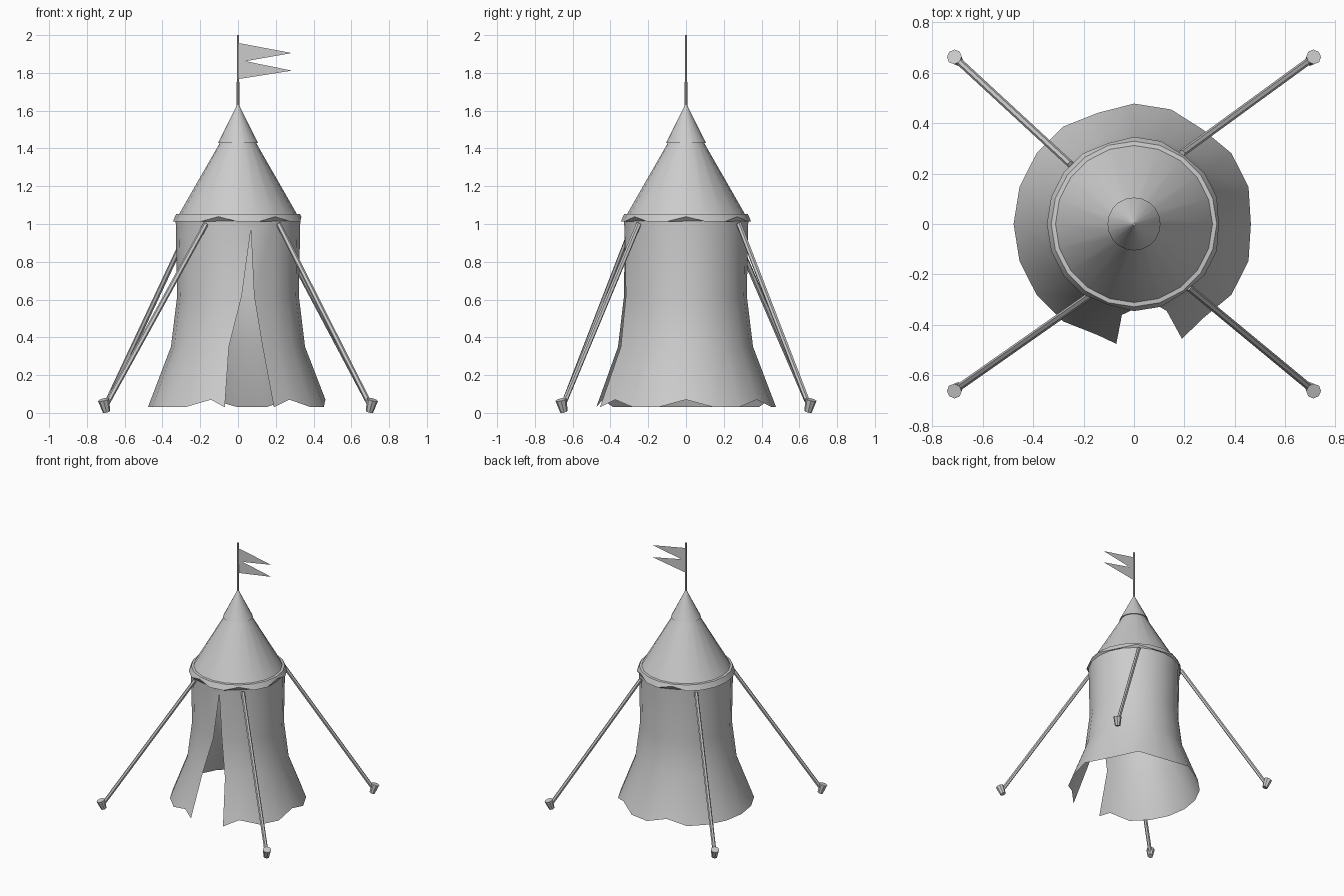
import bpy, bmesh
from math import cos, sin, pi, radians
from mathutils import Vector

if "Cube" in bpy.data.objects:
    bpy.data.objects.remove(bpy.data.objects["Cube"])

N = 20
HIGH = {0, 54, 108, 252, 306}          # scallop points, in degrees


def make(name, verts, faces, smooth=True):
    me = bpy.data.meshes.new(name)
    me.from_pydata([tuple(v) for v in verts], [], faces)
    bm = bmesh.new()
    bm.from_mesh(me)
    bmesh.ops.remove_doubles(bm, verts=bm.verts, dist=1e-5)
    bm.to_mesh(me)
    bm.free()
    ob = bpy.data.objects.new(name, me)
    bpy.context.collection.objects.link(ob)
    if smooth:
        bpy.ops.object.select_all(action='DESELECT')
        bpy.context.view_layer.objects.active = ob
        ob.select_set(True)
        bpy.ops.object.shade_smooth_by_angle(angle=radians(35))
    return ob


def grid_faces(cols, rows, wrap):
    out = []
    for i in range(cols if wrap else cols - 1):
        a, b = i * rows, ((i + 1) % cols) * rows
        out += [(a + j, b + j, b + j + 1, a + j + 1) for j in range(rows - 1)]
    return out


def lathe(name, profile, scallop=None):
    # scallop: row index whose high points are raised
    verts = []
    for i in range(N):
        deg = i * 18
        for j, (r, z) in enumerate(profile):
            if j == scallop and deg in HIGH:
                r, z = r - 0.009, z + 0.027
            verts.append((r * cos(radians(deg)), r * sin(radians(deg)), z))
    return make(name, verts, grid_faces(N, len(profile), True))


def rod(name, a, b, r1, r2, sides):
    a, b = Vector(a), Vector(b)
    q = (b - a).to_track_quat('Z', 'Y')
    verts = []
    for i in range(sides):
        d = q @ Vector((cos(2 * pi * i / sides), sin(2 * pi * i / sides), 0))
        verts += [a + d * r1, b + d * r2]
    faces = grid_faces(sides, 2, True)
    faces += [tuple(range(2 * sides - 2, -1, -2)), tuple(range(1, 2 * sides, 2))]
    return make(name, verts, faces)


# Cloth wall, open at the door slit
wall = [(0.477, 0.03), (0.355, 0.35), (0.322, 0.62), (0.33, 1.025)]
right_edge = [(0.19, -0.455, 0.03), (0.13, -0.345, 0.35), (0.085, -0.318, 0.62), (0.068, -0.325, 0.97)]
left_edge = [(-0.07, -0.475, 0.03), (-0.048, -0.36, 0.35), (0.02, -0.328, 0.62), (0.068, -0.325, 0.97)]
verts = list(right_edge)
for k in range(1, N - 1):
    deg = (-72 + 18 * k) % 360
    for j, (r, z) in enumerate(wall):
        if j == 0 and deg in HIGH:
            r, z = 0.463, 0.07
        verts.append((r * cos(radians(deg)), r * sin(radians(deg)), z))
verts += left_edge
faces = grid_faces(N, 4, False)
# strip that closes the wall above the slit
n = len(verts)
verts += [(0.102, -0.314, 1.025), (0, -0.33, 1.025)]
faces += [(3, 7, n), (3, n, n + 1), (3, n + 1, (N - 2) * 4 + 3)]
make("tent_wall", verts, faces)

# Roof cone, scalloped rim and peak cap
lathe("roof", [(0.322, 1.035), (0.09, 1.44)])
lathe("roof_rim", [(0.305, 1.055), (0.328, 1.052), (0.345, 1.012), (0.33, 1.015)], 2)
lathe("peak_cap", [(0.088, 1.432), (0.105, 1.43), (0.006, 1.63)])

# Flag pole and swallow-tail flag
rod("flag_pole", (0, 0, 1.60), (0, 0, 2.0), 0.007, 0.006, 8)
flag = [(0, 1.955), (0.02, 1.955), (0.285, 1.905), (0.04, 1.862), (0.285, 1.812), (0.02, 1.77), (0, 1.768)]
make("flag", [(x, 0, z) for x, z in flag],
     [(0, 3, 2, 1), (0, 6, 3), (6, 5, 4, 3)], False)

# Guy ropes with pegs
tops = {"front_right": (0.215, -0.25), "front_left": (-0.17, -0.28),
        "back_right": (0.19, 0.28), "back_left": (-0.25, 0.235)}
for name, (x, y) in tops.items():
    sx, sy = (1 if x > 0 else -1), (1 if y > 0 else -1)
    rod(name + "_rope", (sx * 0.705, sy * 0.655, 0.03), (x, y, 1.0), 0.014, 0.014, 6)
    rod(name + "_peg", (sx * 0.696, sy * 0.646, 0.006), (sx * 0.712, sy * 0.662, 0.07), 0.02, 0.03, 8)
